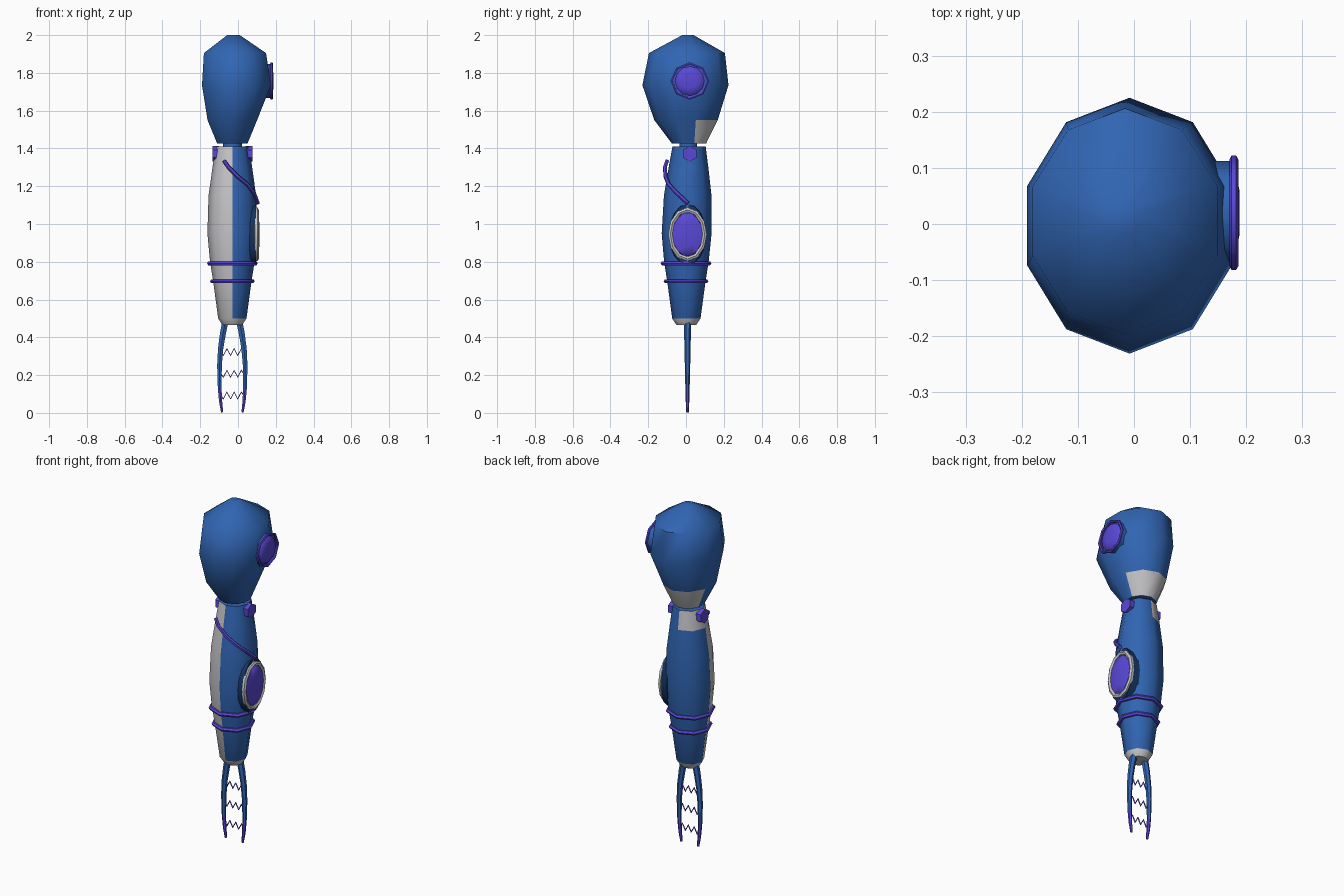
import bpy, bmesh
from math import sin, cos, pi, radians, atan2, degrees

cube = bpy.data.objects.get("Cube")
if cube:
    bpy.data.objects.remove(cube)


def material(name, rgb):
    m = bpy.data.materials.new(name)
    m.use_nodes = True
    m.diffuse_color = (*rgb, 1)
    m.node_tree.nodes["Principled BSDF"].inputs["Base Color"].default_value = (*rgb, 1)
    return m


blue = material("blue", (0.03, 0.13, 0.45))
pale = material("pale_grey", (0.56, 0.55, 0.57))
purple = material("violet", (0.1, 0.065, 0.68))
navy = material("dark_navy", (0.008, 0.035, 0.12))

AX = -0.03  # body axis in x
AY = 0.008


def finish(name, mesh, mats, rule=None):
    """Link a mesh, colour its faces by rule and shade it."""
    for m in mats:
        mesh.materials.append(m)
    for p in mesh.polygons:
        p.material_index = rule(p.center) if rule else 0
    ob = bpy.data.objects.new(name, mesh)
    bpy.context.collection.objects.link(ob)
    bpy.ops.object.select_all(action='DESELECT')
    ob.select_set(True)
    bpy.context.view_layer.objects.active = ob
    bpy.ops.object.shade_smooth_by_angle(angle=radians(52))
    return ob


def loft(name, rings, n, mats, rule=None, start=0.0, sideways=False):
    """Skin stacked ellipses (cu, cv, height, ru, rv); sideways stacks along x."""
    bm = bmesh.new()
    loops = []
    for cu, cv, h, ru, rv in rings:
        loop = []
        for i in range(n):
            a = start + 2 * pi * i / n
            u, v = cu + ru * cos(a), cv + rv * sin(a)
            loop.append(bm.verts.new((h, u, v) if sideways else (u, v, h)))
        loops.append(loop)
    for lo, hi in zip(loops, loops[1:]):
        for i in range(n):
            j = (i + 1) % n
            bm.faces.new((lo[i], lo[j], hi[j], hi[i]))
    bm.faces.new(loops[0][::-1])
    bm.faces.new(loops[-1])
    mesh = bpy.data.meshes.new(name)
    bm.to_mesh(mesh)
    bm.free()
    return finish(name, mesh, mats, rule)


def tube(name, points, radius, mats, cyclic=False, rule=None, sizes=None):
    """Round tube along a path, with optional thickness per point."""
    cu = bpy.data.curves.new(name, 'CURVE')
    cu.dimensions = '3D'
    cu.bevel_depth = radius
    cu.bevel_resolution = 1
    cu.use_fill_caps = True
    sp = cu.splines.new('POLY')
    sp.points.add(len(points) - 1)
    for i, p in enumerate(points):
        sp.points[i].co = (*p, 1)
        sp.points[i].radius = sizes[i] if sizes else 1
    sp.use_cyclic_u = cyclic
    tmp = bpy.data.objects.new(name + "_path", cu)
    bpy.context.collection.objects.link(tmp)
    deps = bpy.context.evaluated_depsgraph_get()
    mesh = bpy.data.meshes.new_from_object(tmp.evaluated_get(deps))
    bpy.data.objects.remove(tmp)
    mesh.materials.clear()
    return finish(name, mesh, mats, rule)


def ellipse_yz(x, cy, cz, ry, rz, n):
    return [(x, cy + ry * cos(2 * pi * i / n), cz + rz * sin(2 * pi * i / n)) for i in range(n)]


def angle(c):
    return degrees(atan2(c.y - AY, c.x - AX)) % 360


# Head: ten-sided bulb with a pale patch low on the back
head_rings = [
    (AX, 0.016, 1.425, 0.084, 0.09),
    (AX, 0.0, 1.55, 0.138, 0.168),
    (-0.008, -0.003, 1.735, 0.192, 0.228),
    (-0.016, 0.005, 1.905, 0.173, 0.201),
    (-0.024, 0.01, 2.0, 0.035, 0.03),
]
loft("head", head_rings, 10, [blue, pale],
     lambda c: int(1.43 < c.z < 1.55 and 18 < angle(c) < 162), start=pi / 2)
loft("neck", [(AX, 0.012, 1.39, 0.05, 0.05), (AX, 0.012, 1.45, 0.05, 0.05)], 10, [blue])


# Body: eight-sided spindle, pale front quarter, back shoulder patch and base
def body_rule(c):
    a = angle(c)
    front = 180 < a < 270 and c.z < 1.405
    shoulder = 90 < a < 180 and 1.3 < c.z < 1.405
    return int(front or shoulder or 0.466 < c.z < 0.5)


profile = [(0.465, 0.052), (0.5, 0.075), (0.7, 0.102), (0.8, 0.118), (0.95, 0.132),
           (1.15, 0.126), (1.3, 0.105), (1.41, 0.088)]
loft("body", [(AX, 0.002 + 0.014 * max(0, z - 0.9) * 2, z, r, r) for z, r in profile],
     8, [blue, pale], body_rule)

# Head porthole
HY, HZ = 0.02, 1.757
loft("head_port_base", [(HY, HZ, 0.13, 0.092, 0.09), (HY, HZ, 0.174, 0.092, 0.09)],
     8, [blue], sideways=True)
tube("head_port_rim", ellipse_yz(0.178, HY, HZ, 0.095, 0.092, 8), 0.008, [purple], cyclic=True)
loft("head_port_lens", [(HY, HZ, 0.17, 0.08, 0.08), (HY, HZ, 0.18, 0.074, 0.074),
                        (HY, HZ, 0.188, 0.04, 0.04)], 12, [purple], sideways=True)

# Body porthole: dark recess, pale rim, violet lens
BY, BZ = 0.008, 0.945
loft("body_port_recess", [(BY, BZ, 0.05, 0.1, 0.165), (BY, BZ, 0.095, 0.095, 0.16)],
     16, [navy], sideways=True)
tube("body_port_rim", ellipse_yz(0.097, BY, BZ, 0.091, 0.13, 12), 0.013, [pale], cyclic=True)
loft("body_port_lens", [(BY, BZ, 0.085, 0.085, 0.122), (BY, BZ, 0.104, 0.08, 0.112),
                        (BY, BZ, 0.113, 0.045, 0.065)], 14, [purple], sideways=True)

# Shoulder studs on both sides
for side, label in ((1, "left"), (-1, "right")):
    xs = sorted((AX + side * 0.07, AX + side * 0.106))
    loft(label + "_stud", [(0.02, 1.372, x, 0.042, 0.042) for x in xs], 6, [purple],
         start=pi / 2, sideways=True)

# Hose running from the chest to the body porthole
tube("hose", [(-0.075, -0.1, 1.335), (-0.05, -0.112, 1.3), (0.0, -0.108, 1.25),
              (0.05, -0.092, 1.21), (0.085, -0.05, 1.165), (0.105, 0.01, 1.11)],
     0.011, [purple])

# Bands around the lower body
for name, z, r in (("upper_band", 0.792, 0.122), ("lower_band", 0.697, 0.106)):
    pts = [(AX + r * cos(i * pi / 4), r * sin(i * pi / 4), z) for i in range(8)]
    tube(name, pts, 0.012, [purple], cyclic=True)

# Fork prongs with violet tips
path = [(0.036, 0.49), (0.05, 0.42), (0.062, 0.34), (0.068, 0.25), (0.067, 0.13),
        (0.062, 0.06), (0.054, 0.003)]
sizes = [1.0, 0.95, 0.85, 0.75, 0.6, 0.5, 0.35]
for side, label in ((1, "left"), (-1, "right")):
    tube(label + "_prong", [(AX + side * d, AY, z) for d, z in path], 0.019,
         [blue, purple], rule=lambda c: int(c.z < 0.13), sizes=sizes)

# Zigzag wires between the prongs
for k, z in enumerate((0.322, 0.207, 0.092)):
    pts = [(AX - 0.062, AY, z)]
    pts += [(AX + (i - 2.5) * 0.019, AY, z + (0.018 if i % 2 else -0.018)) for i in range(6)]
    pts += [(AX + 0.062, AY, z)]
    tube("zigzag_wire_%d" % (k + 1), pts, 0.0045, [purple])
